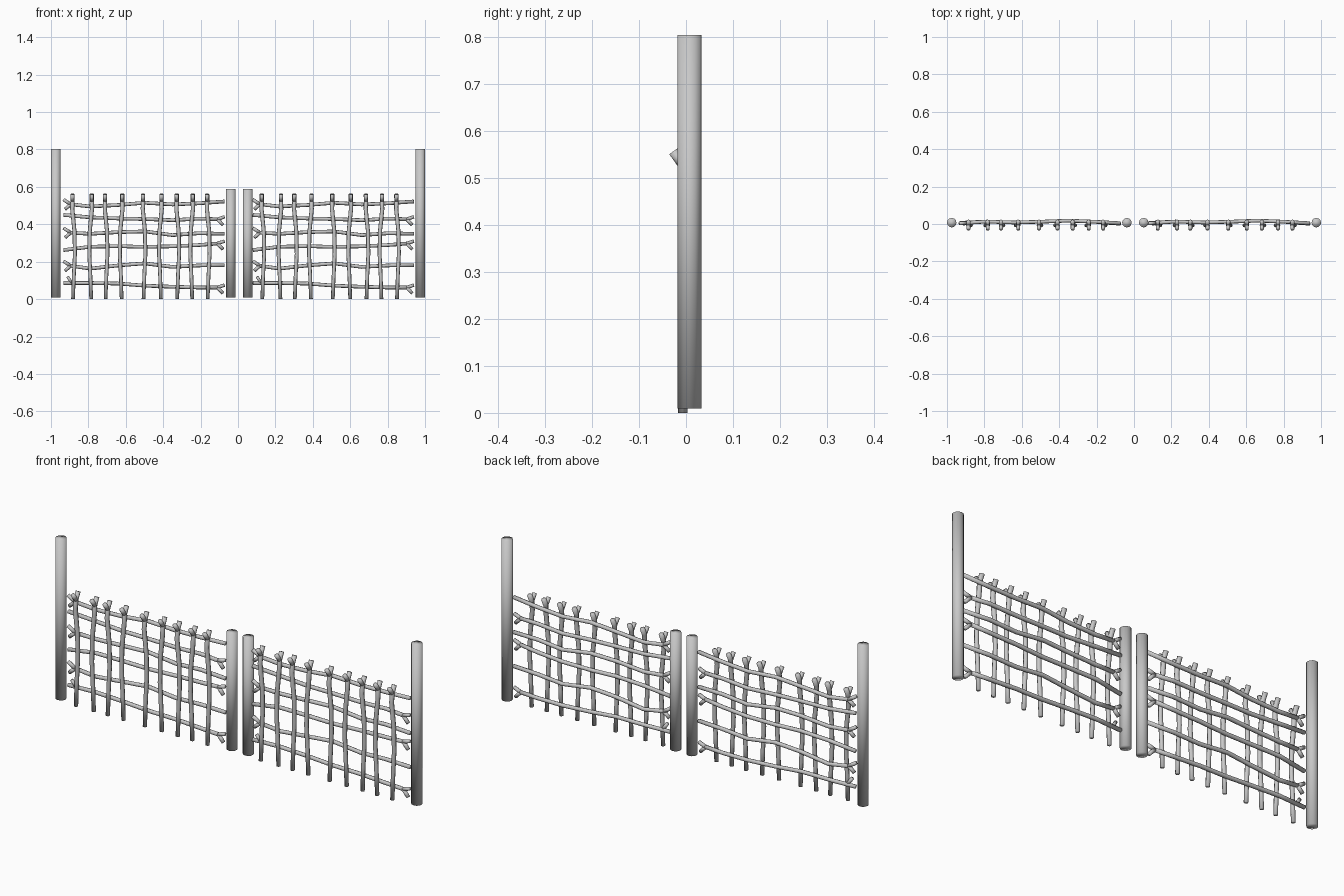
import bpy, bmesh

if "Cube" in bpy.data.objects:
    bpy.data.objects.remove(bpy.data.objects["Cube"])

grey = bpy.data.materials.new("grey wood")
grey.diffuse_color = (0.58, 0.58, 0.58, 1)
grey.use_nodes = True
grey.node_tree.nodes["Principled BSDF"].inputs["Base Color"].default_value = grey.diffuse_color


def finish(obj):
    """Weld, shade smooth all over (rounded-looking ends) and colour."""
    bpy.ops.object.select_all(action='DESELECT')
    obj.select_set(True)
    bpy.context.view_layer.objects.active = obj
    if obj.type == 'CURVE':
        bpy.ops.object.convert(target='MESH')
        obj = bpy.context.object
    bm = bmesh.new()
    bm.from_mesh(obj.data)
    bmesh.ops.remove_doubles(bm, verts=bm.verts, dist=0.00002)
    bmesh.ops.recalc_face_normals(bm, faces=bm.faces)
    bm.to_mesh(obj.data)
    bm.free()
    bpy.ops.object.shade_smooth()
    obj.data.materials.clear()
    obj.data.materials.append(grey)


def sticks(name, paths):
    """One object of capped round rods; each path is (points, radii)."""
    cu = bpy.data.curves.new(name, 'CURVE')
    cu.dimensions = '3D'
    cu.bevel_depth = 1.0
    cu.bevel_resolution = 2
    cu.use_fill_caps = True
    for pts, radii in paths:
        sp = cu.splines.new('POLY')
        sp.points.add(len(pts) - 1)
        for i, (p, co) in enumerate(zip(sp.points, pts)):
            t = i / (len(pts) - 1)
            p.co = (*co, 1)
            p.radius = radii[0] * (1 - t) + radii[1] * t
    obj = bpy.data.objects.new(name, cu)
    bpy.context.collection.objects.link(obj)
    finish(obj)


def post(name, x, top):
    bottom = 0.009
    bpy.ops.mesh.primitive_cylinder_add(vertices=12, radius=0.0255, depth=top - bottom,
                                        location=(x, 0.007, (top + bottom) / 2))
    bpy.context.object.name = name
    finish(bpy.context.object)


# Tall outer posts and short gate posts
post("left_outer_post", -0.9745, 0.803)
post("left_gate_post", -0.038, 0.589)
post("right_gate_post", 0.052, 0.589)
post("right_outer_post", 0.9745, 0.803)

# Horizontal rods: heights at evenly spaced stations, and the forked end
STATIONS = [-0.933, -0.79, -0.64, -0.50, -0.35, -0.21, -0.072]
DEPTHS = [0.006, 0.013, 0.008, 0.012, 0.018, 0.012, 0.004]
ROWS = [([.510, .495, .503, .515, .506, .512, .522], -1),
        ([.450, .437, .431, .428, .422, .430, .430], 1),
        ([.358, .349, .358, .362, .342, .352, .349], -1),
        ([.262, .280, .283, .279, .282, .289, .300], 1),
        ([.181, .163, .180, .191, .172, .180, .181], -1),
        ([.086, .086, .083, .072, .066, .062, .065], 1)]

# Upright rods: position and sideways drift at several heights
UPRIGHTS = [(-.882, 1), (-.785, -1), (-.708, 1), (-.622, -1), (-.505, 1),
            (-.412, -1), (-.325, 1), (-.245, -1), (-.162, 1)]
LEVELS = [0, .12, .24, .36, .48, .525, .560]
DRIFT = [0, .004, .010, .008, -.004, -.003, -.003]
LEAN = [-.007, -.007, -.007, -.007, -.007, -.003, .013]

for side, shift in (("left", 0), ("right", 1.012)):
    rods, forks = [], []
    for heights, end in ROWS:
        pts = [(x + shift, y, z) for x, y, z in zip(STATIONS, DEPTHS, heights)]
        # The forked end stops short and splits into two open prongs
        i = 0 if end < 0 else -1
        x, y, z = pts[i]
        pts[i] = (x - end * 0.038, y, z - 0.003)
        rods.append((pts, (0.0098, 0.0098)))
        for dz in ((-0.030, 0.022) if end < 0 else (-0.034, 0.010)):
            back = 0.008 if dz < 0 else 0
            forks.append(([pts[i], (x - end * back, y - 0.003, z + dz)], (0.0095, 0.009)))
    # Small spare twig on the lowest rod
    x, y, z = STATIONS[0] + shift, DEPTHS[0], ROWS[-1][0][0]
    forks.append(([(x + 0.045, y, z), (x + 0.022, y - 0.006, z + 0.034)], (0.0085, 0.0085)))
    sticks(side + "_horizontal_rods", rods)
    sticks(side + "_rod_forks", forks)

    # Uprights stand in front; the tops split into a back and a front prong
    stems, twigs = [], []
    for x, s in UPRIGHTS:
        x += shift
        stems.append(([(x + s * d, y, z) for z, d, y in zip(LEVELS, DRIFT, LEAN)], (0.0098, 0.0118)))
        twigs.append(([(x - s * .003, -0.003, 0.522), (x - s * .003, -0.027, 0.556)], (0.0105, 0.0105)))
    sticks(side + "_upright_rods", stems)
    sticks(side + "_upright_twigs", twigs)
